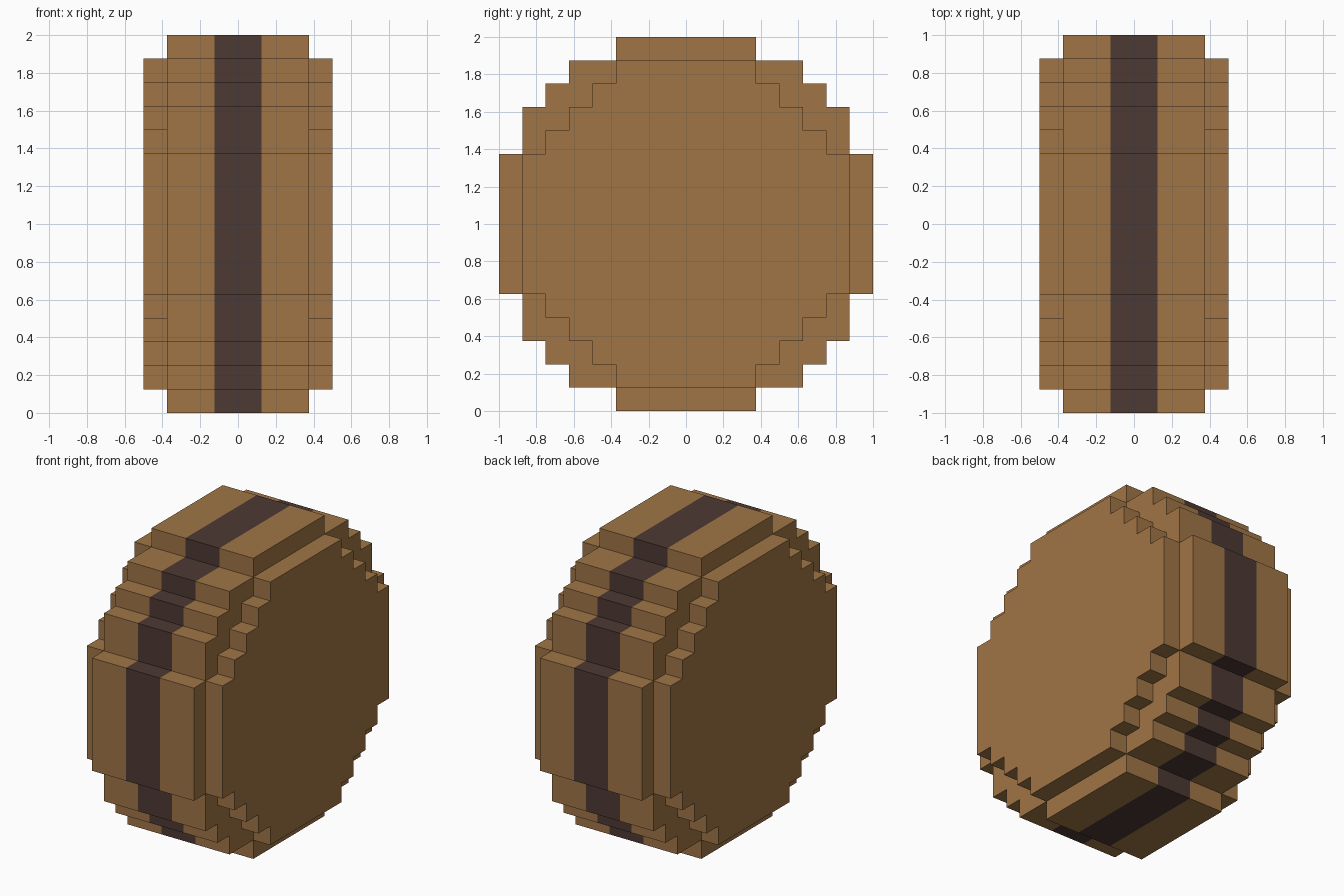
import bpy
import bmesh

cube = bpy.data.objects.get("Cube")
if cube:
    bpy.data.objects.remove(cube, do_unlink=True)

U = 0.125  # size of one block


def make_material(name, color):
    mat = bpy.data.materials.new(name)
    mat.use_nodes = True
    mat.diffuse_color = color
    mat.node_tree.nodes["Principled BSDF"].inputs["Base Color"].default_value = color
    return mat


wood = make_material("wood brown", (0.352, 0.178, 0.061, 1))
dark = make_material("dark brown", (0.074, 0.041, 0.034, 1))


def stepped_profile(corners):
    """Mirror one quadrant of outline corners (in blocks) into a closed loop."""
    half = corners + [(-y, z) for y, z in reversed(corners)]
    return half + [(-y, -z) for y, z in half]


def stepped_drum(name, corners, cuts, materials):
    """Extrude a stepped outline along x, with an edge loop at every cut."""
    outline = stepped_profile(corners)
    bm = bmesh.new()
    rings = [[bm.verts.new((x * U, y * U, z * U + 1)) for y, z in outline] for x in cuts]
    n = len(outline)
    bm.faces.new(rings[0])
    bm.faces.new(rings[-1])
    for a, b in zip(rings, rings[1:]):
        for i in range(n):
            j = (i + 1) % n
            bm.faces.new((a[i], a[j], b[j], b[i]))
    bmesh.ops.recalc_face_normals(bm, faces=bm.faces)
    # The middle band takes the second material
    if len(materials) > 1:
        for f in bm.faces:
            f.material_index = int(abs(f.calc_center_median().x) < U)
    mesh = bpy.data.meshes.new(name)
    bm.to_mesh(mesh)
    bm.free()
    for mat in materials:
        mesh.materials.append(mat)
    obj = bpy.data.objects.new(name, mesh)
    bpy.context.collection.objects.link(obj)
    return obj


# Wide outer tread with the dark stripe around its middle
tread = [(8, 0), (8, 3), (7, 3), (7, 5), (6, 5), (6, 6), (5, 6), (5, 7), (3, 7), (3, 8)]
stepped_drum("outer_tread", tread[1:], [-3, -1, 1, 3], [wood, dark])

# Smaller drum passing through the tread and forming both raised side faces
side = [(7, 3), (6, 3), (6, 4), (5, 4), (5, 5), (4, 5), (4, 6), (3, 6), (3, 7)]
stepped_drum("side_drum", side, [-4, 4], [wood])
